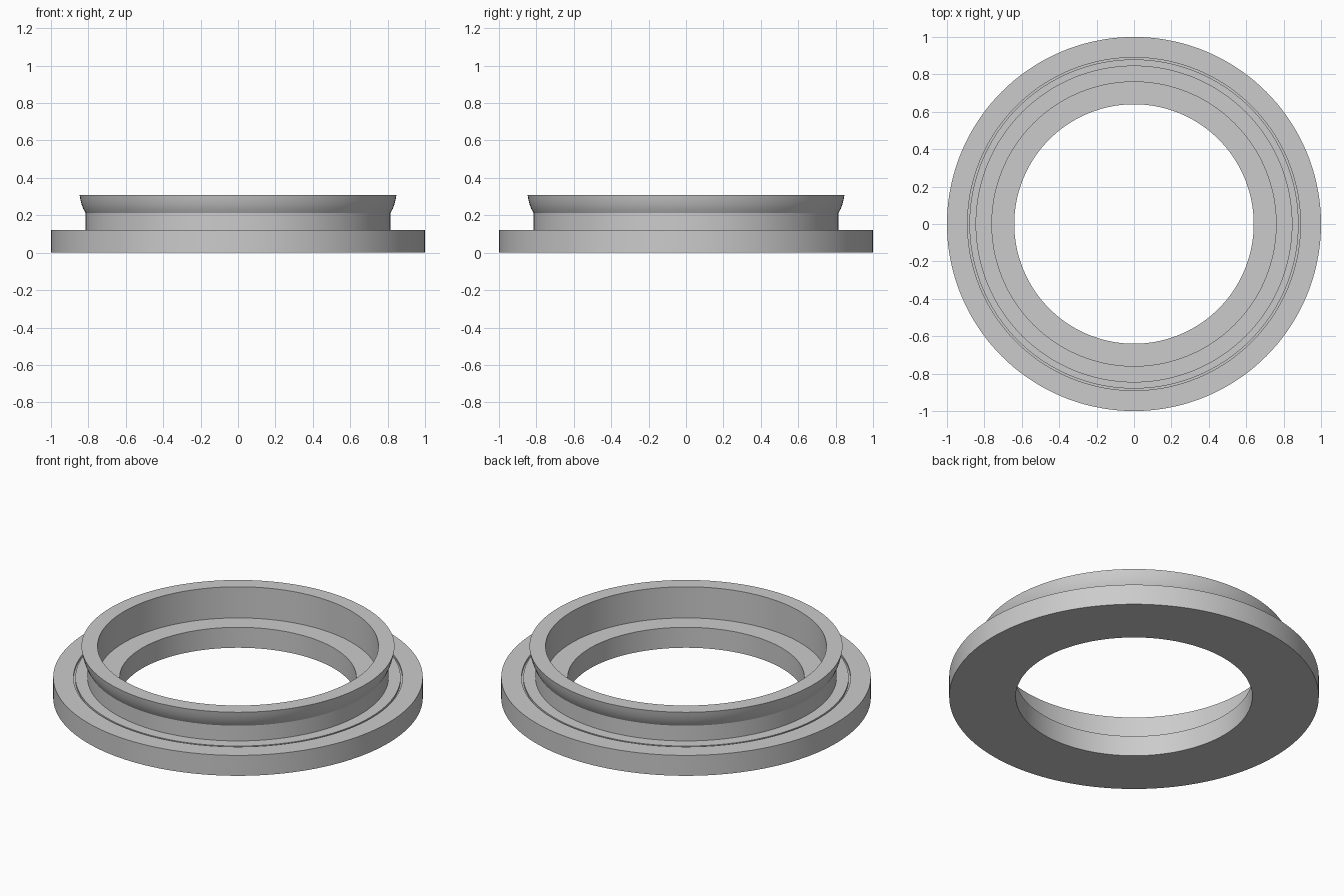
import bpy
import bmesh
import math

cube = bpy.data.objects.get("Cube")
if cube:
    bpy.data.objects.remove(cube, do_unlink=True)

SEGMENTS = 144


def flat_material(name, colour):
    mat = bpy.data.materials.new(name)
    mat.use_nodes = True
    mat.diffuse_color = colour
    mat.node_tree.nodes["Principled BSDF"].inputs["Base Color"].default_value = colour
    return mat


def lathe(name, profile, material):
    """Spin a closed (radius, height) profile around z."""
    bm = bmesh.new()
    verts = [bm.verts.new((r, 0, z)) for r, z in profile]
    edges = [bm.edges.new((v, verts[(i + 1) % len(verts)])) for i, v in enumerate(verts)]
    bmesh.ops.spin(bm, geom=verts + edges, cent=(0, 0, 0), axis=(0, 0, 1),
                   angle=math.tau, steps=SEGMENTS, use_duplicate=False)
    bmesh.ops.remove_doubles(bm, verts=bm.verts, dist=0.0001)
    bmesh.ops.recalc_face_normals(bm, faces=bm.faces)
    mesh = bpy.data.meshes.new(name)
    bm.to_mesh(mesh)
    bm.free()
    mesh.materials.append(material)
    obj = bpy.data.objects.new(name, mesh)
    bpy.context.collection.objects.link(obj)
    bpy.ops.object.select_all(action="DESELECT")
    obj.select_set(True)
    bpy.context.view_layer.objects.active = obj
    bpy.ops.object.shade_smooth_by_angle(angle=math.radians(20))
    return obj


grey = flat_material("plain grey", (0.6, 0.6, 0.6, 1))

FLANGE_TOP = 0.122
GROOVE_FLOOR = 0.11

# Wide base flange with a fine groove in its upper face
flange = [(0.64, 0), (1, 0), (1, FLANGE_TOP),
          (0.89, FLANGE_TOP), (0.89, GROOVE_FLOOR),
          (0.88, GROOVE_FLOOR), (0.88, FLANGE_TOP)]

# Upright neck with a curved, flared lip
collar = [(0.815, FLANGE_TOP), (0.815, 0.213), (0.827, 0.234), (0.836, 0.258),
          (0.843, 0.284), (0.847, 0.308)]

# Straight inner bore stepping in to the ledge
bore = [(0.76, 0.308), (0.76, FLANGE_TOP), (0.64, FLANGE_TOP)]

lathe("flanged_ring", flange + collar + bore, grey)
